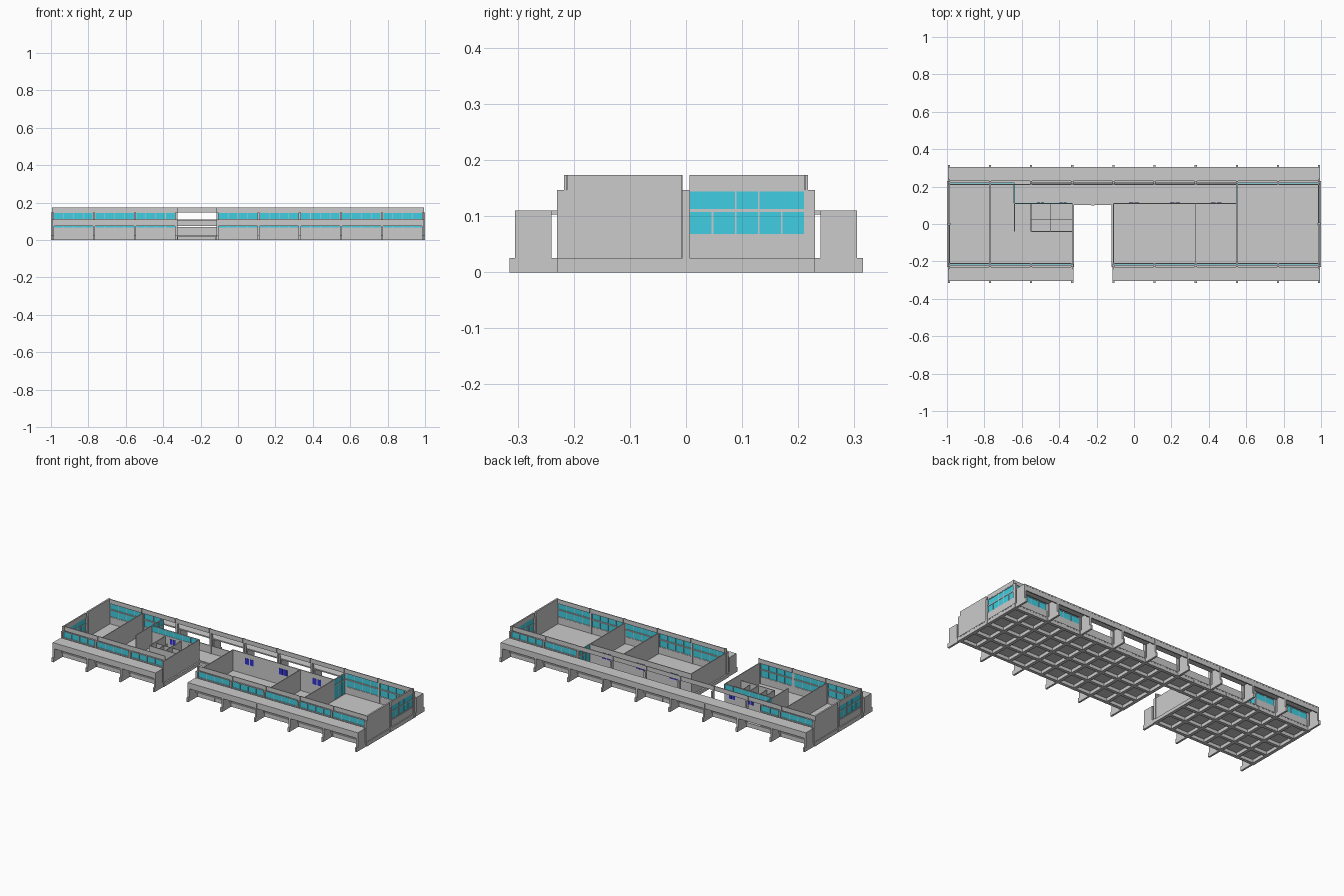
import bpy, bmesh
from mathutils import Matrix, Vector

if "Cube" in bpy.data.objects:
    bpy.data.objects.remove(bpy.data.objects["Cube"])

parts = {}


def box(name, x0, x1, y0, y1, z0, z1):
    parts.setdefault(name, []).append((min(x0, x1), max(x0, x1), min(y0, y1), max(y0, y1), z0, z1))


def glazing(a0, a1, pos, z0, z1, panes, along_x=True):
    """Glass strip with frame, split in panes; pos is the plane coordinate."""
    def put(name, a, b, t, c, d):
        if along_x:
            box(name, a, b, pos - t, pos + t, c, d)
        else:
            box(name, pos - t, pos + t, a, b, c, d)
    f = 0.0015
    put("window_glass", a0, a1, 0.001, z0, z1)
    for i in range(panes + 1):
        m = a0 + (a1 - a0) * i / panes
        put("window_frames", m - f, m + f, 0.003, z0, z1)
    for z in (z0, z1 - 2 * f):
        put("window_frames", a0, a1, 0.003, z, z + 2 * f)


BAY, T = 0.22, 0.0055
GRID = [-0.99 + BAY * i for i in range(10)]
FLOOR, SILL, MID, HEAD, TOP = 0.025, 0.065, 0.11, 0.147, 0.173
GAP = 3                      # open entrance bay at the front

# Floor plate with the entrance notch
box("floor_slab", -1, GRID[3], -0.23, 0.23, 0.019, FLOOR)
box("floor_slab", GRID[4], 1, -0.23, 0.23, 0.019, FLOOR)
box("floor_slab", GRID[3], GRID[4], 0.11, 0.23, 0.019, FLOOR)

# Waffle ribs below the floor
R = 0.009
for j in range(5):
    y = -0.22 + 0.11 * j
    if j < 3:
        box("floor_ribs", -1, GRID[3] + R, y - R, y + R, 0, 0.02)
        box("floor_ribs", GRID[4] - R, 1, y - R, y + R, 0, 0.02)
    else:
        box("floor_ribs", -1, 1, y - R, y + R, 0, 0.02)
for i in range(19):
    x = -0.99 + 0.11 * i
    box("floor_ribs", x - R, x + R, 0.1 if i == 7 else -0.23, 0.23, 0, 0.0195)

for s in (-1, 1):
    # Fins, beam ends and columns at each grid line
    for x in GRID:
        box("beam_ends", x - T, x + T, s * 0.22, s * 0.315, 0, FLOOR)
        box("facade_fins", x - T, x + T, s * 0.24, s * 0.305, FLOOR, MID)
        box("columns", x - T, x + T, s * 0.212, s * 0.23, FLOOR, HEAD)
        box("column_heads", x - T, x + T, s * 0.213, s * 0.217, HEAD, TOP)
    # Bays along the long facades
    for i in range(9):
        if s < 0 and i == GAP:
            continue
        a, b = GRID[i] + T, GRID[i + 1] - T
        box("canopies", a - T, b + T, s * 0.23, s * 0.305, 0.103, MID)
        box("canopy_fascias", a, b, s * 0.297, s * 0.304, 0.075, 0.104)
        box("parapet_panels", a, b, s * 0.208, s * 0.213, HEAD, TOP)
        if s > 0 and 1 <= i <= 6:        # open corridor at the back
            if i == 1:                   # half glazed bay beside the corridor
                b = -0.64
            else:
                box("corridor_balustrade", a, b, 0.216, 0.221, FLOOR, 0.07)
                continue
        n = 4 if b - a > 0.15 else 2
        box("sill_walls", a, b, s * 0.214, s * 0.222, FLOOR, SILL)
        glazing(a, b, s * 0.218, SILL, MID - 0.003, n)
        glazing(a, b, s * 0.218, MID, HEAD, n)
    # End walls: half solid, half glazed, turned half round at the other end
    x = s * 0.99
    box("end_panels", x - 0.005, x + 0.005, -s * 0.212, -s * 0.007, FLOOR, TOP)
    box("columns", x - 0.01, x + 0.01, -0.006, 0.006, FLOOR, HEAD)
    lo, hi = sorted((s * 0.006, s * 0.212))
    box("sill_walls", x - 0.005, x + 0.005, lo, hi, FLOOR, SILL)
    box("parapet_panels", x - 0.004, x + 0.004, lo, hi, HEAD, TOP)
    glazing(lo, hi, x, SILL, MID, 5, False)
    cuts = [0, 0.4, 0.6, 1]
    for p, q in zip(cuts, cuts[1:]):
        u, v = sorted((s * (0.006 + 0.206 * p), s * (0.006 + 0.206 * q)))
        glazing(u, v, x, MID, HEAD, 1, False)

# Cross walls
W = 0.0025
for x, y0, y1 in ((GRID[1], -0.214, 0.214), (GRID[3], -0.214, 0.11), (GRID[4], -0.214, 0.11),
                  (GRID[6], -0.214, 0.11), (GRID[7], -0.214, 0.11), (-0.64, -0.04, 0.11)):
    box("cross_walls", x - W, x + W, y0, y1, FLOOR, HEAD)

# Corridor wall and its glazed ends
box("corridor_wall", GRID[4], GRID[7], 0.11 - W, 0.11 + W, FLOOR, HEAD)
box("corridor_wall", -0.64, GRID[3], 0.11 - W, 0.11 + W, FLOOR, MID)
glazing(-0.64, GRID[2], 0.11, MID, HEAD, 2)
glazing(GRID[2], GRID[3], 0.11, MID, HEAD, 4)
for x in (-0.64, GRID[7]):
    glazing(0.11, 0.214, x, FLOOR, MID, 3, False)
    glazing(0.11, 0.214, x, MID, HEAD, 3, False)

# Blue door panes in the corridor wall
for x in (0, 0.22, 0.44):
    for d in (-0.015, 0.015):
        box("corridor_panes", x + d - 0.012, x + d + 0.012, 0.106, 0.114, 0.085, 0.12)
for x in (-0.5, -0.38):
    for d in (-0.01, 0.01):
        box("corridor_panes", x + d - 0.008, x + d + 0.008, 0.106, 0.114, 0.07, 0.1)

# Washroom block with cubicle dividers
box("washroom_walls", GRID[2], GRID[3], -0.04 - W, -0.04 + W, FLOOR, MID)
box("washroom_walls", GRID[2] - W, GRID[2] + W, -0.04, 0.11, FLOOR, MID)
box("washroom_walls", -0.445 - W, -0.445 + W, -0.04, 0.11, FLOOR, MID)
box("cubicle_fronts", GRID[2], GRID[3], 0.022, 0.024, FLOOR, 0.1)
for x in (-0.5, -0.39):
    box("cubicle_dividers", x - 0.001, x + 0.001, -0.04, 0.055, FLOOR, 0.1)


def material(name, rgb):
    m = bpy.data.materials.new(name)
    m.diffuse_color = (*rgb, 1)
    m.use_nodes = True
    m.node_tree.nodes["Principled BSDF"].inputs["Base Color"].default_value = m.diffuse_color
    return m


mats = {"window_glass": material("teal_glass", (0.05, 0.62, 0.76)),
        "corridor_panes": material("blue_panes", (0.03, 0.03, 0.7))}

# One mesh object per part
for name, boxes in parts.items():
    bm = bmesh.new()
    for x0, x1, y0, y1, z0, z1 in boxes:
        c = Vector(((x0 + x1) / 2, (y0 + y1) / 2, (z0 + z1) / 2))
        mat = Matrix.Translation(c) @ Matrix.Diagonal((x1 - x0, y1 - y0, z1 - z0, 1))
        bmesh.ops.create_cube(bm, size=1, matrix=mat)
    me = bpy.data.meshes.new(name)
    bm.to_mesh(me)
    bm.free()
    if name in mats:
        me.materials.append(mats[name])
    bpy.context.collection.objects.link(bpy.data.objects.new(name, me))
